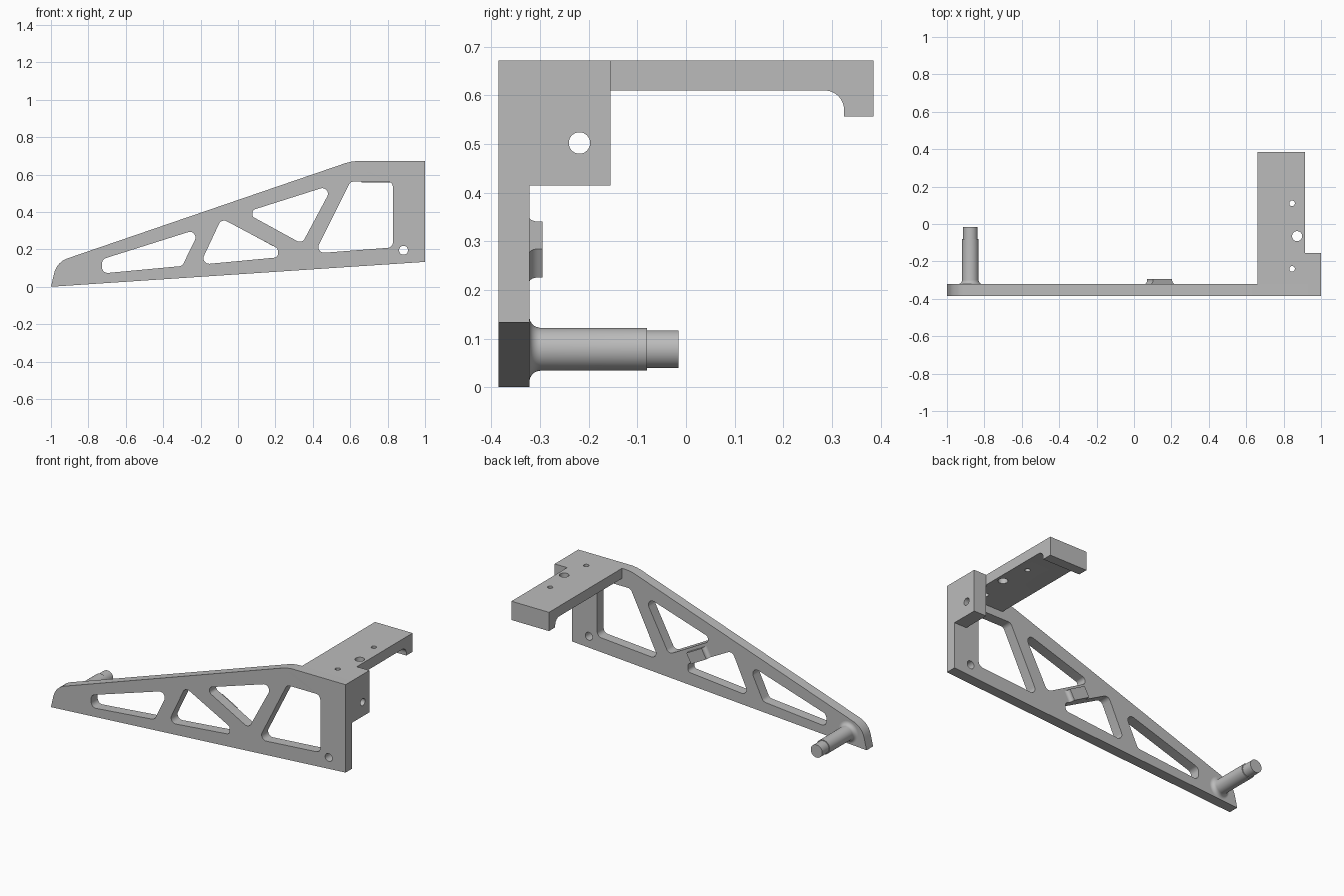
import bpy
import bmesh
from math import pi, radians, tan, cos, sin
from mathutils import Matrix, Vector

if "Cube" in bpy.data.objects:
    bpy.data.objects.remove(bpy.data.objects["Cube"])

# Plain grey finish
grey = bpy.data.materials.new("plain_grey")
grey.use_nodes = True
grey.diffuse_color = (0.5, 0.5, 0.5, 1)
grey.node_tree.nodes["Principled BSDF"].inputs["Base Color"].default_value = (0.5, 0.5, 0.5, 1)

# Shared dimensions
FRONT, BACK, REAR = -0.385, -0.322, 0.385
TOP = 0.672


def rounded(points, closed=True, steps=8):
    """Replace each (u, v, radius) corner with an arc; two-value corners stay sharp."""
    out = []
    n = len(points)
    for i, p in enumerate(points):
        c = Vector(p[:2])
        if len(p) == 2 or (not closed and i in (0, n - 1)):
            out.append(c)
            continue
        a = (Vector(points[i - 1][:2]) - c).normalized()
        b = (Vector(points[(i + 1) % n][:2]) - c).normalized()
        half = a.angle(b) / 2
        centre = c + (a + b).normalized() * p[2] / sin(half)
        start = c + a * p[2] / tan(half) - centre
        sweep = start.angle_signed(c + b * p[2] / tan(half) - centre)
        for k in range(steps + 1):
            t = -sweep * k / steps
            out.append(centre + Matrix.Rotation(t, 2) @ start)
    return out


def circle(u, v, r, n=32):
    return [Vector((u + r * cos(2 * pi * k / n), v + r * sin(2 * pi * k / n))) for k in range(n)]


def finish(name, mesh):
    obj = bpy.data.objects.new(name, mesh)
    bpy.context.collection.objects.link(obj)
    mesh.materials.clear()
    mesh.materials.append(grey)
    return obj


def extrude(name, loops, low, high, axes):
    """Fill the loops (outline, then holes) and extrude them from low to high."""
    curve = bpy.data.curves.new(name, "CURVE")
    curve.dimensions = "2D"
    curve.fill_mode = "BOTH"
    curve.extrude = (high - low) / 2
    for loop in loops:
        spline = curve.splines.new("POLY")
        spline.points.add(len(loop) - 1)
        for point, co in zip(spline.points, loop):
            point.co = (co.x, co.y, 0, 1)
        spline.use_cyclic_u = True
    temp = bpy.data.objects.new(name + "_curve", curve)
    bpy.context.collection.objects.link(temp)
    mesh = bpy.data.meshes.new_from_object(temp)
    bpy.data.objects.remove(temp)
    mesh.transform(axes @ Matrix.Translation((0, 0, (low + high) / 2)))
    bm = bmesh.new()
    bm.from_mesh(mesh)
    bmesh.ops.remove_doubles(bm, verts=bm.verts, dist=0.0001)
    bmesh.ops.recalc_face_normals(bm, faces=bm.faces)
    bm.to_mesh(mesh)
    bm.free()
    mesh.name = name
    return finish(name, mesh)


def frame(u, v, w, origin=(0, 0, 0)):
    return Matrix.Translation(origin) @ Matrix((u, v, w)).transposed().to_4x4()


XZ = frame((1, 0, 0), (0, 0, 1), (0, -1, 0))
YZ = frame((0, 1, 0), (0, 0, 1), (1, 0, 0))
XY = Matrix.Identity(4)

# Side plate with four truss windows and a bolt hole
outline = rounded([(-1, 0), (1, 0.133), (1, TOP), (0.607, TOP, 0.24), (-0.969, 0.132, 0.11)])
R = 0.03
windows = [
    [(-0.727, 0.147, R), (-0.727, 0.071, R), (-0.298, 0.111, R), (-0.2, 0.313, R)],
    [(-0.204, 0.118, R), (0.213, 0.157, 0.02), (0.213, 0.205, 0.02), (-0.088, 0.365, R)],
    [(0.077, 0.41, 0.02), (0.077, 0.375, 0.02), (0.342, 0.23, R), (0.512, 0.548, R)],
    [(0.409, 0.178, R), (0.828, 0.21, R), (0.828, 0.563, R), (0.602, 0.563, R)],
]
side_plate = extrude(
    "side_plate",
    [outline] + [rounded(w) for w in windows] + [circle(0.885, 0.195, 0.024)],
    -BACK, -FRONT, XZ)

# Corner block with a cross hole
block = [(BACK, 0.415), (-0.155, 0.415), (-0.155, TOP), (BACK, TOP)]
corner_block = extrude(
    "corner_block", [rounded(block), circle(-0.219, 0.502, 0.022)], 0.915, 1, YZ)

# Top arm ending in a downward hook
arm = [(BACK, TOP), (BACK, 0.61), (0.325, 0.61, 0.04), (0.325, 0.557), (REAR, 0.557), (REAR, TOP)]
top_arm = extrude("top_arm", [rounded(arm)], 0.66, 0.915, YZ)

# Vertical screw holes through the arm
for u, v, r in [(0.845, 0.11, 0.015), (0.872, -0.065, 0.027), (0.845, -0.24, 0.015)]:
    cutter = extrude("hole_cutter", [circle(u, v, r)], 0.5, 0.8, XY)
    cutter.hide_render = True
    cut = top_arm.modifiers.new("hole", "BOOLEAN")
    cut.operation = "DIFFERENCE"
    cut.object = cutter
    bpy.context.view_layer.objects.active = top_arm
    bpy.ops.object.modifier_apply(modifier=cut.name)
    bpy.data.objects.remove(cutter)

# Small filleted boss lying along the middle strut
B = 0.0585
boss = [(-B - 0.02, -0.33), (B + 0.02, -0.33), (B + 0.02, BACK), (B, BACK, 0.0195),
        (B, -0.295), (-B, -0.295), (-B, BACK, 0.0195), (-B - 0.02, BACK)]
slope = radians(28.5)
strut = frame((cos(slope), 0, -sin(slope)), (0, 1, 0), (sin(slope), 0, cos(slope)),
              (0.137, 0, 0.283))
strut_boss = extrude("strut_boss", [rounded(boss)], -0.0335, 0.0335, strut)

# Stepped peg, turned around an axis along y
peg = rounded([(0, BACK), (0.068, BACK), (0.044, BACK, 0.0235), (0.044, -0.08),
               (0.039, -0.08), (0.039, -0.015), (0, -0.015)], closed=False)
bm = bmesh.new()
verts = [bm.verts.new((p.x, p.y, 0)) for p in peg]
edges = [bm.edges.new(pair) for pair in zip(verts, verts[1:])]
bmesh.ops.spin(bm, geom=verts + edges, cent=(0, 0, 0), axis=(0, 1, 0),
               angle=2 * pi, steps=48)
bmesh.ops.remove_doubles(bm, verts=bm.verts, dist=0.0001)
bmesh.ops.recalc_face_normals(bm, faces=bm.faces)
mesh = bpy.data.meshes.new("peg")
bm.to_mesh(mesh)
bm.free()
mesh.transform(Matrix.Translation((-0.875, 0, 0.078)))
peg_obj = finish("peg", mesh)

# Smooth the curved walls and keep hard edges crisp
bpy.ops.object.select_all(action="DESELECT")
for obj in (side_plate, corner_block, top_arm, strut_boss, peg_obj):
    obj.select_set(True)
bpy.context.view_layer.objects.active = side_plate
bpy.ops.object.shade_smooth_by_angle(angle=radians(30))
